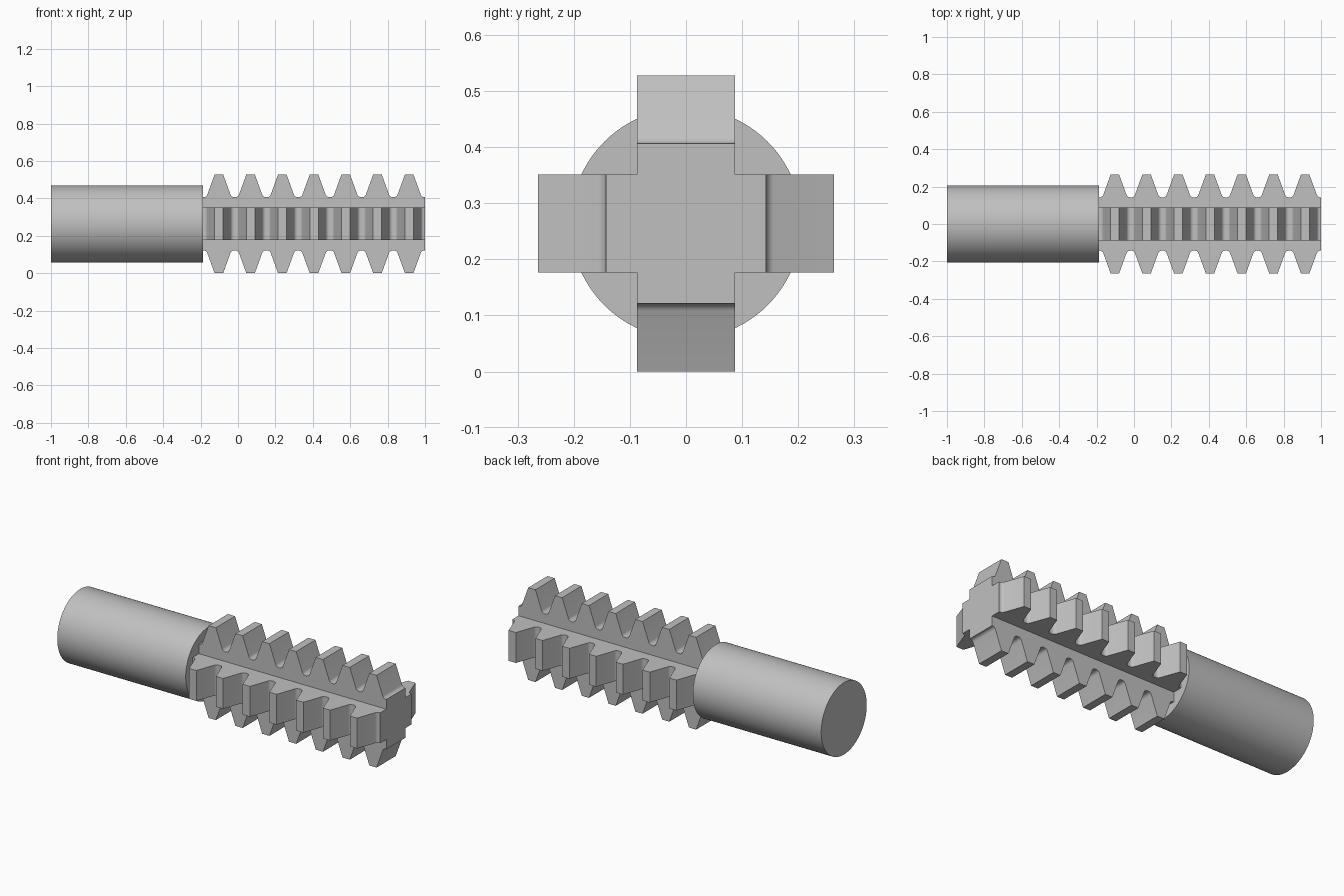
import bpy, bmesh
from math import sin, cos, tan, pi, radians
from mathutils import Matrix, Vector

cube = bpy.data.objects.get("Cube")
if cube:
    bpy.data.objects.remove(cube, do_unlink=True)

AXIS_Z = 0.264          # height of the shaft axis
TIP = 0.264             # tooth tip distance from the axis
HALF = 0.087            # half width of each toothed arm
START, END, TEETH = -0.187, 1.0, 7
SHAFT_R = 0.206
PITCH = (END - START) / TEETH
MODULE = PITCH / pi
ROOT = TIP - 2.25 * MODULE
SLOPE = radians(20)
FILLET = 0.38 * MODULE

steel = bpy.data.materials.new("grey steel")
steel.use_nodes = True
colour = (0.53, 0.53, 0.53, 1)
steel.diffuse_color = colour
steel.node_tree.nodes["Principled BSDF"].inputs["Base Color"].default_value = colour


def finish(name, bm):
    bmesh.ops.remove_doubles(bm, verts=bm.verts, dist=1e-5)
    bmesh.ops.recalc_face_normals(bm, faces=bm.faces)
    mesh = bpy.data.meshes.new(name)
    bm.to_mesh(mesh)
    bm.free()
    mesh.materials.append(steel)
    obj = bpy.data.objects.new(name, mesh)
    obj.location.z = AXIS_Z
    bpy.context.collection.objects.link(obj)
    bpy.ops.object.select_all(action='DESELECT')
    obj.select_set(True)
    bpy.context.view_layer.objects.active = obj
    bpy.ops.object.shade_smooth_by_angle(angle=radians(30))


# Half tooth: from the valley floor through the root fillet to the tip
tip_half = PITCH / 4 - MODULE * tan(SLOPE)
root_half = tip_half + (TIP - ROOT) * tan(SLOPE)
fillet_x = root_half + FILLET * tan((pi / 2 - SLOPE) / 2)
flank = []
for i in range(7):
    a = (pi / 2 - SLOPE) * i / 6
    flank.append((-fillet_x + FILLET * sin(a), ROOT + FILLET * (1 - cos(a))))
flank.append((-tip_half, TIP))
tooth = flank + [(-x, z) for x, z in reversed(flank)]

# Rack outline, sunk slightly into the shaft at its start
outline = [(START - 0.01, ROOT)]
for n in range(TEETH):
    centre = START + (n + 0.5) * PITCH
    outline += [(centre + x, z) for x, z in tooth]
outline.append((END, ROOT))
outline = [(START - 0.01, HALF)] + outline + [(END, HALF)]

# Four toothed arms around a square core
bm = bmesh.new()
for quarter in range(4):
    turn = Matrix.Rotation(quarter * pi / 2, 3, 'X')
    rows = [[bm.verts.new(turn @ Vector((x, y, z))) for x, z in outline]
            for y in (-HALF, HALF)]
    for row in rows:
        bm.faces.new(row)
    for i in range(len(outline) - 1):
        bm.faces.new((rows[0][i], rows[0][i + 1], rows[1][i + 1], rows[1][i]))
for x in (START - 0.01, END):
    bm.faces.new([bm.verts.new((x, y * HALF, z * HALF))
                  for y, z in ((-1, -1), (1, -1), (1, 1), (-1, 1))])
finish("toothed_cross_rack", bm)

# Plain round shaft
bm = bmesh.new()
place = Matrix.Translation(((START - 1) / 2, 0, 0)) @ Matrix.Rotation(pi / 2, 4, 'Y')
bmesh.ops.create_cone(bm, cap_ends=True, segments=96, radius1=SHAFT_R,
                      radius2=SHAFT_R, depth=START + 1, matrix=place)
finish("round_shaft", bm)
